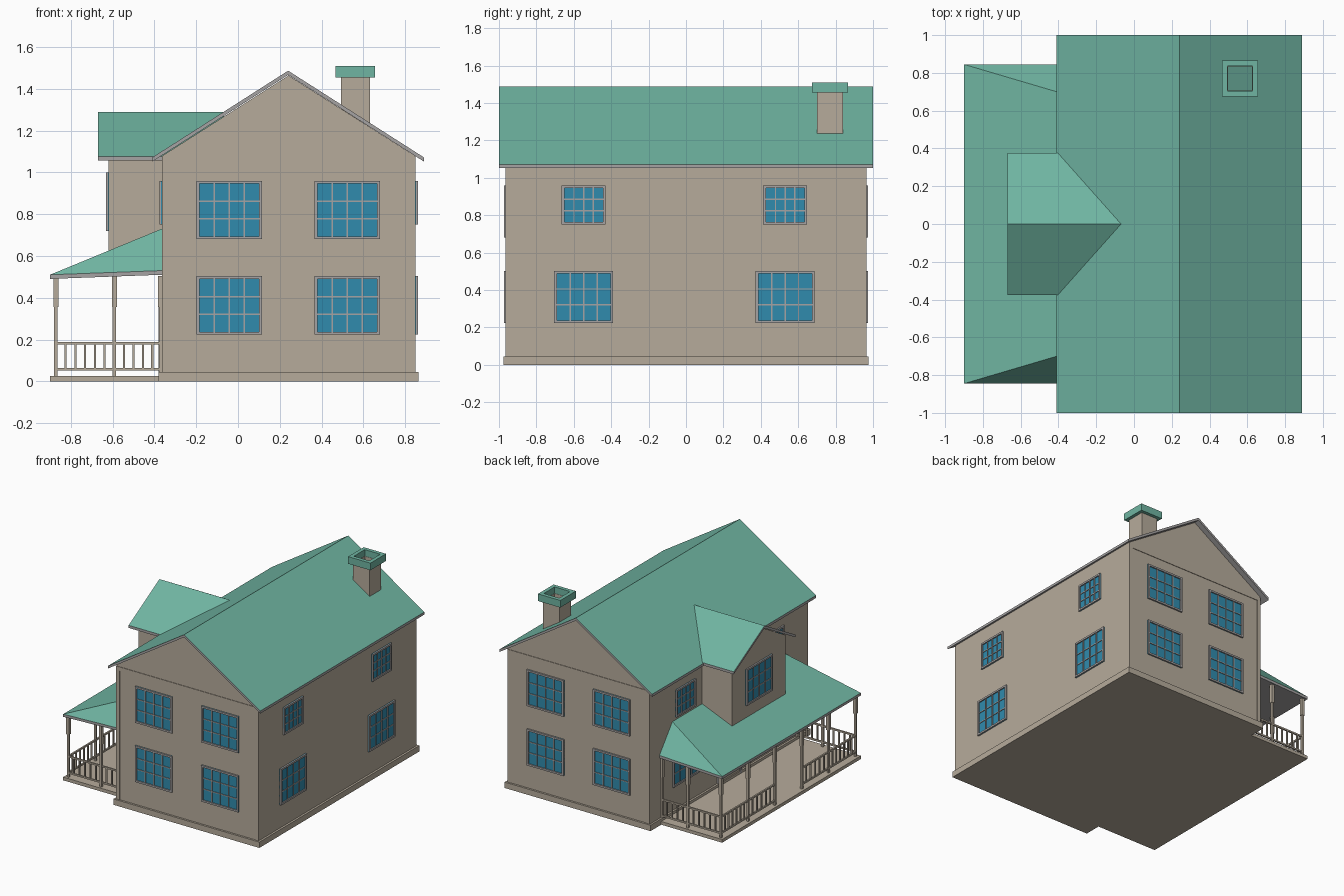
import bpy, bmesh
from math import radians
from mathutils import Matrix, Vector

if "Cube" in bpy.data.objects:
    bpy.data.objects.remove(bpy.data.objects["Cube"], do_unlink=True)


def material(name, rgb):
    m = bpy.data.materials.new(name)
    m.use_nodes = True
    m.diffuse_color = (*rgb, 1)
    m.node_tree.nodes["Principled BSDF"].inputs["Base Color"].default_value = (*rgb, 1)
    return m


WALL = material("wall_beige", (0.47, 0.41, 0.33))
ROOF = material("roof_green", (0.16, 0.46, 0.36))
TRIM = material("trim_grey", (0.38, 0.37, 0.37))
GLASS = material("glass_blue", (0.03, 0.26, 0.42))


def finish(name, bm, *mats):
    bmesh.ops.recalc_face_normals(bm, faces=bm.faces)
    mesh = bpy.data.meshes.new(name)
    bm.to_mesh(mesh)
    bm.free()
    for m in mats:
        mesh.materials.append(m)
    ob = bpy.data.objects.new(name, mesh)
    bpy.context.collection.objects.link(ob)
    return ob


def add_box(bm, lo, hi, slot=0):
    lo, hi = Vector(lo), Vector(hi)
    mat = Matrix.Translation((lo + hi) / 2) @ Matrix.Diagonal((*(hi - lo), 1))
    verts = bmesh.ops.create_cube(bm, size=1, matrix=mat)["verts"]
    for f in {f for v in verts for f in v.link_faces}:
        f.material_index = slot


def box(name, lo, hi, mat):
    bm = bmesh.new()
    add_box(bm, lo, hi)
    return finish(name, bm, mat)


def green_top(bm):
    bmesh.ops.recalc_face_normals(bm, faces=bm.faces)
    for f in bm.faces:
        f.normal_update()
        f.material_index = 0 if f.normal.z > 0.1 else 1


def prism(name, profile, start, end, axis, *mats):
    """Extrude an (across, z) profile along the x or y axis."""
    def place(a, z, t):
        return (a, t, z) if axis == "y" else (t, a, z)
    bm = bmesh.new()
    face = bm.faces.new([bm.verts.new(place(a, z, start)) for a, z in profile])
    new = bmesh.ops.extrude_face_region(bm, geom=[face])["geom"]
    shift = Vector(place(0, 0, end - start))
    bmesh.ops.translate(bm, vec=shift, verts=[g for g in new if isinstance(g, bmesh.types.BMVert)])
    if len(mats) > 1:
        green_top(bm)
    return finish(name, bm, *mats)


def gable_roof(name, mid, half, eave, ridge, start, end, axis, thick=0.02):
    top = [(mid - half, eave), (mid, ridge), (mid + half, eave)]
    under = [(a, z - thick) for a, z in reversed(top)]
    prism(name, top + under, start, end, axis, ROOF, TRIM)


def gable_body(name, mid, half, base, eave, ridge, start, end, axis):
    prism(name, [(mid - half, base), (mid + half, base), (mid + half, eave),
                 (mid, ridge), (mid - half, eave)], start, end, axis, WALL)


# Main house
EAVE_X, WALL_X, WALL_Y = -0.365, 0.85, 0.96
gable_body("house_walls", 0.242, 0.607, 0, 1.078, 1.464, -WALL_Y, WALL_Y, "y")
gable_roof("main_roof", 0.24, 0.65, 1.072, 1.487, -1, 1, "y")
box("foundation", (-0.38, -0.975, 0), (0.865, 0.975, 0.045), WALL)

# Thin boards that edge the gable walls
for side, name in ((-1, "front"), (1, "back")):
    bm = bmesh.new()
    y0, y1 = sorted((side * WALL_Y, side * (WALL_Y + 0.004)))
    for x in (EAVE_X, WALL_X - 0.03):
        add_box(bm, (x, y0, 0.045), (x + 0.03, y1, 1.04))
    add_box(bm, (EAVE_X, y0, 1.04), (WALL_X, y1, 1.07))
    finish(name + "_gable_boards", bm, WALL)

# Upstairs bay on the porch side
gable_body("bay_walls", 0, 0.325, 0.55, 1.08, 1.268, -0.62, -0.3, "x")
gable_roof("bay_roof", 0, 0.375, 1.077, 1.29, -0.67, -0.066, "x")

# Chimney: open shaft with a wider collar
def tube(name, x, y, outer, inner, z0, z1, mat):
    bm = bmesh.new()
    for s in (-1, 1):
        a, b = sorted((s * inner, s * outer))
        add_box(bm, (x + a, y - outer, z0), (x + b, y + outer, z1))
        add_box(bm, (x - inner, y + a, z0), (x + inner, y + b, z1))
    finish(name, bm, mat)


tube("chimney_shaft", 0.562, 0.77, 0.07, 0.064, 1.2, 1.46, WALL)
tube("chimney_collar", 0.562, 0.77, 0.095, 0.066, 1.455, 1.51, ROOF)


# Windows: frame, bars and glass, built facing -y and turned to the wall
def window(name, location, angle, w, h, cols=4, rows=3):
    bm = bmesh.new()
    f, bar, out = 0.014, 0.007, -0.012
    add_box(bm, (-w / 2, -0.003, -h / 2), (w / 2, 0.01, h / 2), 1)
    for s in (-1, 1):
        a, b = sorted((s * w / 2, s * (w / 2 - f)))
        add_box(bm, (a, out, -h / 2), (b, 0.01, h / 2))
        a, b = sorted((s * h / 2, s * (h / 2 - f)))
        add_box(bm, (-w / 2 + f, out, a), (w / 2 - f, 0.01, b))
    for i in range(1, cols):
        x = (w - 2 * f) * (i / cols - 0.5)
        add_box(bm, (x - bar / 2, -0.009, -h / 2 + f), (x + bar / 2, 0, h / 2 - f))
    for i in range(1, rows):
        z = (h - 2 * f) * (i / rows - 0.5)
        add_box(bm, (-w / 2 + f, -0.008, z - bar / 2), (w / 2 - f, 0, z + bar / 2))
    ob = finish(name, bm, TRIM, GLASS)
    ob.location = location
    ob.rotation_euler.z = radians(angle)


BIG, SMALL = (0.315, 0.28), (0.235, 0.21)
for level, z in (("lower", 0.363), ("upper", 0.82)):
    for i, x in enumerate((-0.042, 0.523)):
        window(f"front_{level}_window_{i}", (x, -WALL_Y, z), 0, *BIG)
        window(f"back_{level}_window_{i}", (x, WALL_Y, z), 180, *BIG)
for level, z, size in (("lower", 0.363, BIG), ("upper", 0.855, SMALL)):
    for i, y in enumerate((-0.547, 0.53)):
        window(f"left_{level}_window_{i}", (WALL_X, y, z), 90, *size)
        window(f"right_{level}_window_{i}", (EAVE_X, y, z), -90, *size)
window("bay_window", (-0.62, 0, 0.86), -90, *BIG)

# Porch floor, door and hipped lean-to roof
box("porch_floor", (-0.9, -0.845, 0), (EAVE_X, 0.845, 0.025), WALL)
box("door", (-0.372, -0.12, 0.025), (-0.36, 0.12, 0.43), WALL)
bm = bmesh.new()
for s in (-1, 1):
    add_box(bm, (-0.38, s * 0.13 - 0.012, 0.025), (-0.36, s * 0.13 + 0.012, 0.45))
add_box(bm, (-0.38, -0.142, 0.43), (-0.36, 0.142, 0.455))
finish("door_frame", bm, TRIM)

bm = bmesh.new()
for s in (-1, 1):
    bm.verts.new((EAVE_X, s * 0.687, 0.73))
    for drop in (0, 0.02):
        bm.verts.new((-0.9, s * 0.845, 0.51 - drop))
        bm.verts.new((EAVE_X, s * 0.845, 0.53 - drop))
bmesh.ops.convex_hull(bm, input=bm.verts)
bmesh.ops.dissolve_limit(bm, angle_limit=0.01, verts=bm.verts, edges=bm.edges)
green_top(bm)
finish("porch_roof", bm, ROOF, TRIM)

# Porch posts: slim shaft with a thicker head
PX, PY = -0.872, 0.82
spots = [(PX, s * y) for s in (-1, 1) for y in (0.165, 0.49, PY)]
spots += [(x, s * PY) for s in (-1, 1) for x in (-0.592, -0.37)]
for i, (x, y) in enumerate(spots):
    bm = bmesh.new()
    for r, z0, z1 in ((0.008, 0.02, 0.36), (0.012, 0.355, 0.505)):
        add_box(bm, (x - r, y - r, z0), (x + r, y + r, z1))
    finish(f"porch_post_{i}", bm, WALL)


# Railings: two rails with evenly spaced balusters
def railing(name, start, end):
    a, b = Vector(start), Vector(end)
    lo = Vector((min(a.x, b.x), min(a.y, b.y)))
    hi = Vector((max(a.x, b.x), max(a.y, b.y)))
    bm = bmesh.new()
    r = 0.006
    for z in (0.058, 0.183):
        add_box(bm, (lo.x - r, lo.y - r, z - r), (hi.x + r, hi.y + r, z + r))
    n = round((b - a).length / 0.05)
    for i in range(1, n):
        p = a.lerp(b, i / n)
        add_box(bm, (p.x - 0.005, p.y - 0.005, 0.058), (p.x + 0.005, p.y + 0.005, 0.183))
    finish(name, bm, WALL)


for s, side in ((-1, "front"), (1, "back")):
    railing(side + "_end_railing_outer", (PX, s * PY), (-0.592, s * PY))
    railing(side + "_end_railing_inner", (-0.592, s * PY), (EAVE_X, s * PY))
    railing(side + "_long_railing_outer", (PX, s * PY), (PX, s * 0.49))
    railing(side + "_long_railing_inner", (PX, s * 0.49), (PX, s * 0.165))
